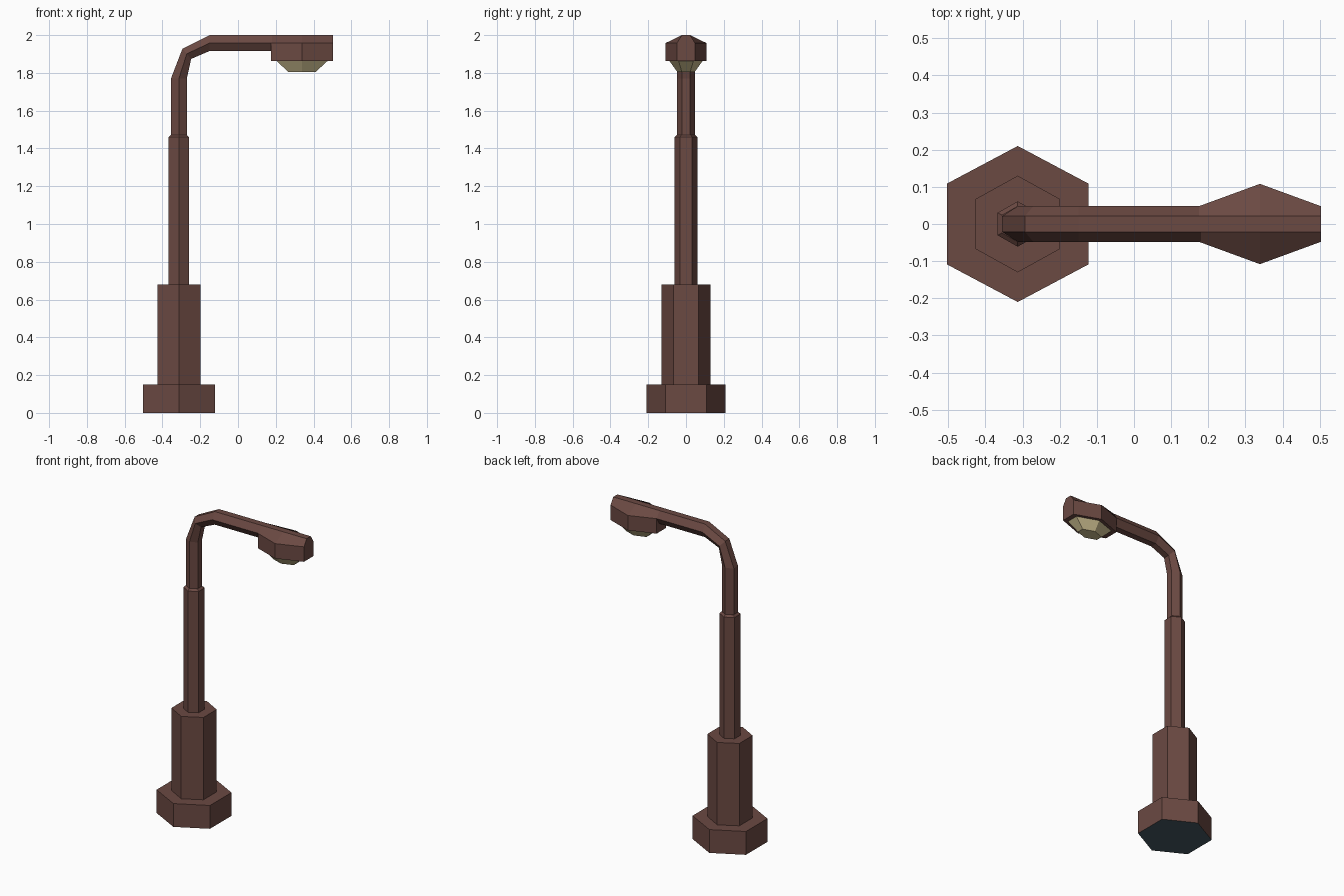
import bpy, bmesh

if "Cube" in bpy.data.objects:
    bpy.data.objects.remove(bpy.data.objects["Cube"])


def material(name, rgb):
    m = bpy.data.materials.new(name)
    m.diffuse_color = (*rgb, 1)
    m.use_nodes = True
    m.node_tree.nodes["Principled BSDF"].inputs["Base Color"].default_value = m.diffuse_color
    return m


BROWN = material("brown metal", (0.147, 0.067, 0.055))
DARK = material("blue grey underside", (0.062, 0.100, 0.122))
GLASS = material("pale yellow glass", (0.58, 0.49, 0.265))
CX = -0.313  # post centre


def loft(name, rings, mats):
    """Skin a list of equal-length point rings and cap both ends."""
    bm = bmesh.new()
    loops = [[bm.verts.new(p) for p in ring] for ring in rings]
    n = len(loops[0])
    for a, b in zip(loops, loops[1:]):
        for i in range(n):
            j = (i + 1) % n
            bm.faces.new((a[i], a[j], b[j], b[i]))
    bm.faces.new(loops[0][::-1])
    bm.faces.new(loops[-1])
    bmesh.ops.recalc_face_normals(bm, faces=bm.faces)
    me = bpy.data.meshes.new(name)
    bm.to_mesh(me)
    bm.free()
    for m in mats:
        me.materials.append(m)
    ob = bpy.data.objects.new(name, me)
    bpy.context.collection.objects.link(ob)
    return ob


def hexagon(cx, hx, hy, z, side=None):
    """Hexagon with its points on y and flat sides on x."""
    s = hy / 2 if side is None else side
    return [(cx + hx, -s, z), (cx + hx, s, z), (cx, hy, z),
            (cx - hx, s, z), (cx - hx, -s, z), (cx, -hy, z)]


# Foot, with a blue grey underside
foot = loft("foot", [hexagon(CX, 0.19, 0.21, z, 0.109) for z in (0, 0.15)], [BROWN, DARK])
for p in foot.data.polygons:
    if p.normal.z < -0.9:
        p.material_index = 1

# Lower column and pole with a small shoulder
loft("column", [hexagon(CX, 0.114, 0.13, z, 0.067) for z in (0.15, 0.68)], [BROWN])
loft("pole", [hexagon(CX, 0.054, 0.061, 0.68), hexagon(CX, 0.054, 0.061, 1.46),
              hexagon(CX, 0.042, 0.048, 1.472)], [BROWN])

# Bent arm: outer and inner (x, z) edge of each section
sections = [((-0.355, 1.46), (-0.271, 1.46)), ((-0.355, 1.77), (-0.271, 1.77)),
            ((-0.294, 1.928), (-0.248, 1.874)), ((-0.15, 2.0), (-0.15, 1.916)),
            ((0.18, 2.0), (0.18, 1.916))]
rings = []
for (ox, oz), (ix, iz) in sections:
    mx, mz = (ox + ix) / 2, (oz + iz) / 2
    rings.append([(ox, -0.021, oz), (ox, 0.021, oz), (mx, 0.048, mz),
                  (ix, 0.021, iz), (ix, -0.021, iz), (mx, -0.048, mz)])
loft("arm", rings, [BROWN])

# Lamp head: widest in the middle, sloping up to a flat ridge
loft("lamp_head", [[(x, -0.021, 2.0), (x, 0.021, 2.0), (x, w, 1.958),
                    (x, w, 1.862), (x, -w, 1.862), (x, -w, 1.958)]
                   for x, w in ((0.175, 0.048), (0.339, 0.108), (0.503, 0.048))], [BROWN])

# Glass lens tapering down below the head
loft("lens", [hexagon(0.339, 0.073, 0.047, 1.806, 0.022),
              hexagon(0.339, 0.134, 0.087, 1.862, 0.039)], [GLASS])
